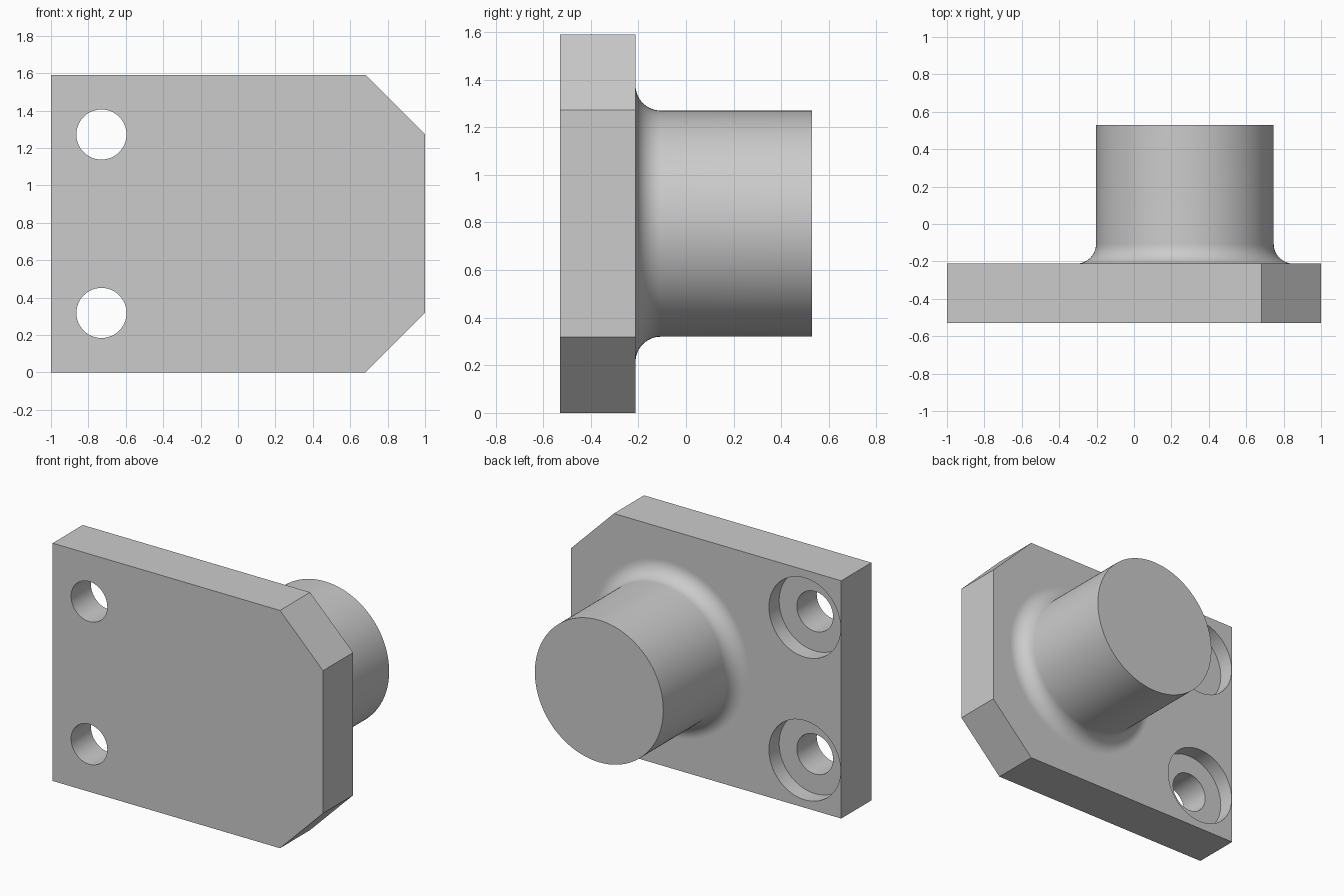
import bpy
import bmesh
from math import radians, sin, cos, pi
from mathutils import Matrix

cube = bpy.data.objects.get("Cube")
if cube:
    bpy.data.objects.remove(cube, do_unlink=True)

FRONT, FACE, END = -0.53, -0.212, 0.53   # depths: plate front, plate back, boss end
HEIGHT, CHAMFER = 1.59, 0.318
BOSS_RADIUS, FILLET = 0.475, 0.106

grey = bpy.data.materials.new("light grey")
grey.use_nodes = True
colour = (0.6, 0.6, 0.6, 1)
grey.diffuse_color = colour
grey.node_tree.nodes["Principled BSDF"].inputs["Base Color"].default_value = colour


def make_object(name, bm):
    bmesh.ops.recalc_face_normals(bm, faces=bm.faces)
    mesh = bpy.data.meshes.new(name)
    bm.to_mesh(mesh)
    bm.free()
    mesh.materials.append(grey)
    obj = bpy.data.objects.new(name, mesh)
    bpy.context.collection.objects.link(obj)
    return obj


def lathe(name, profile, x, z, sides):
    """Revolve (radius, y) points around an axis along y and cap both ends."""
    bm = bmesh.new()
    rings = []
    for r, y in profile:
        angles = [2 * pi * i / sides for i in range(sides)]
        rings.append([bm.verts.new((x + r * cos(a), y, z + r * sin(a))) for a in angles])
    for lower, upper in zip(rings, rings[1:]):
        for i in range(sides):
            j = (i + 1) % sides
            bm.faces.new((lower[i], lower[j], upper[j], upper[i]))
    bm.faces.new(rings[0])
    bm.faces.new(rings[-1])
    return make_object(name, bm)


def smooth(obj):
    bpy.ops.object.select_all(action="DESELECT")
    obj.select_set(True)
    bpy.context.view_layer.objects.active = obj
    bpy.ops.object.shade_smooth_by_angle(angle=radians(30))


# Mounting plate with two chamfered corners
outline = [(-1, 0), (1 - CHAMFER, 0), (1, CHAMFER),
           (1, HEIGHT - CHAMFER), (1 - CHAMFER, HEIGHT), (-1, HEIGHT)]
bm = bmesh.new()
base = bm.faces.new([bm.verts.new((x, FRONT, z)) for x, z in outline])
extruded = bmesh.ops.extrude_face_region(bm, geom=[base], use_keep_orig=True)
moved = [v for v in extruded["geom"] if isinstance(v, bmesh.types.BMVert)]
bmesh.ops.transform(bm, matrix=Matrix.Translation((0, FACE - FRONT, 0)), verts=moved)
plate = make_object("mounting_plate", bm)

# Counterbored bolt holes, opened wide on the back
hole_profile = [(0.134, FRONT - 0.1), (0.134, FACE - 0.108),
                (0.265, FACE - 0.108), (0.265, FACE + 0.1)]
bpy.context.view_layer.objects.active = plate
for z in (CHAMFER, HEIGHT - CHAMFER):
    cutter = lathe("bolt_hole_cutter", hole_profile, -0.73, z, 64)
    cutter.hide_render = True
    cut = plate.modifiers.new("bolt_hole", "BOOLEAN")
    cut.operation = "DIFFERENCE"
    cut.solver = "EXACT"
    cut.object = cutter
    bpy.ops.object.modifier_apply(modifier=cut.name)
    bpy.data.objects.remove(cutter, do_unlink=True)
smooth(plate)

# Round boss with a fillet blending into the plate
steps = 16
boss_profile = [(BOSS_RADIUS + FILLET, FACE - 0.03)]
for i in range(steps + 1):
    a = pi / 2 * i / steps
    boss_profile.append((BOSS_RADIUS + FILLET * (1 - sin(a)), FACE + FILLET * (1 - cos(a))))
boss_profile.append((BOSS_RADIUS, END))
smooth(lathe("round_boss", boss_profile, 0.272, HEIGHT / 2, 128))
